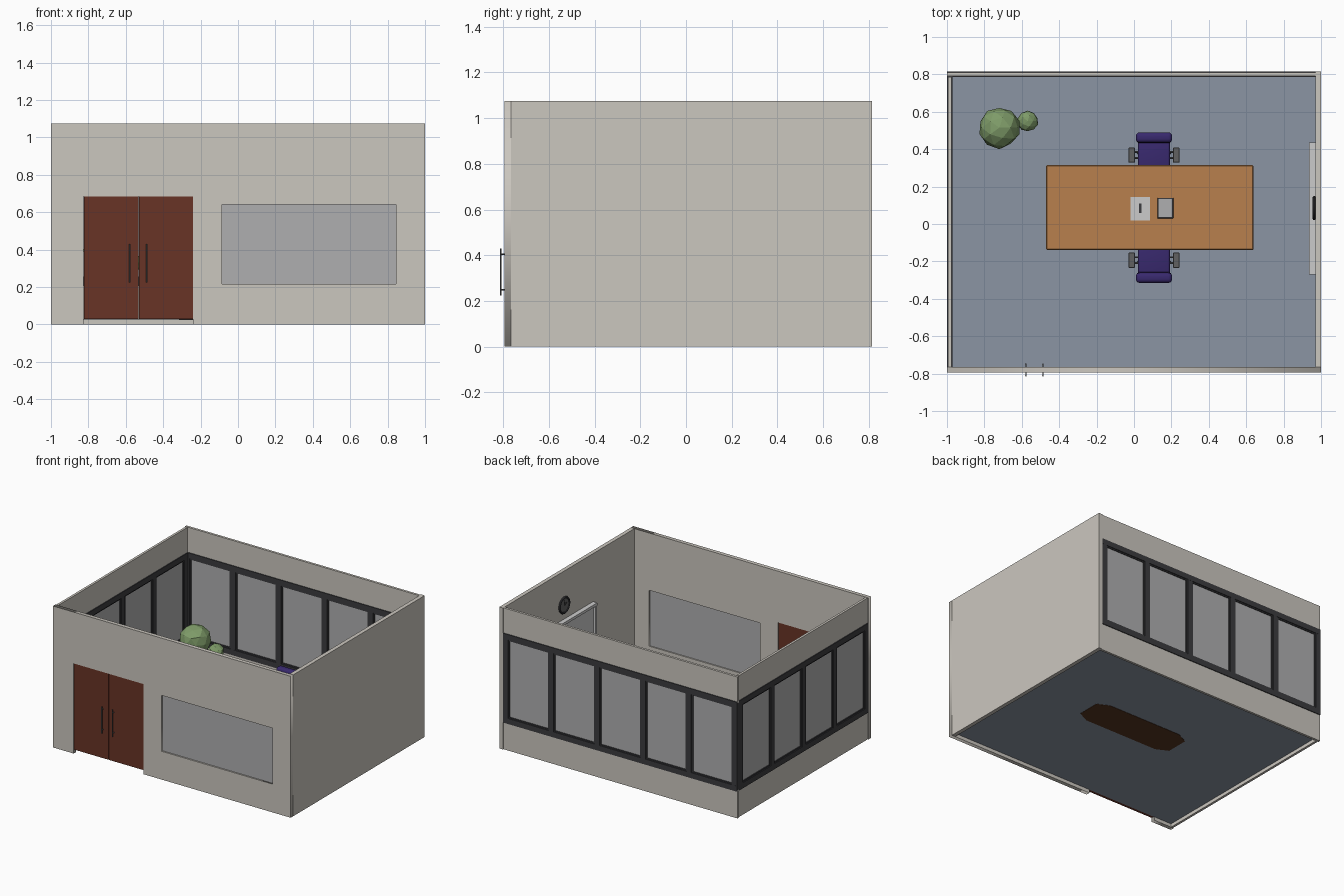
import bpy, bmesh, math, random
from mathutils import Vector

if "Cube" in bpy.data.objects:
    bpy.data.objects.remove(bpy.data.objects["Cube"])

random.seed(4)


def material(name, *rgb):
    m = bpy.data.materials.new(name)
    m.diffuse_color = (*rgb, 1)
    m.use_nodes = True
    m.node_tree.nodes["Principled BSDF"].inputs["Base Color"].default_value = m.diffuse_color
    return m


WALL = material("plaster", .60, .57, .52)
FLOOR = material("carpet", .26, .30, .37)
DARK = material("dark_metal", .045, .045, .05)
GLASS = material("glass", .43, .43, .435)
WOOD = material("table_wood", .48, .215, .076)
BASE = material("dark_wood", .09, .035, .015)
DOOR = material("door_red", .14, .034, .019)
CHAIR = material("upholstery", .04, .022, .155)
GREY = material("mid_grey", .12, .12, .12)
LIGHT = material("light_grey", .6, .6, .6)
LEAF = material("foliage", .21, .33, .14)
POT = material("pot_clay", .25, .09, .05)


def finish(bm, name, mat):
    me = bpy.data.meshes.new(name)
    bmesh.ops.recalc_face_normals(bm, faces=bm.faces)
    bm.to_mesh(me)
    bm.free()
    ob = bpy.data.objects.new(name, me)
    bpy.context.collection.objects.link(ob)
    me.materials.append(mat)
    return ob


def box(name, x, y, z, mat, bevel=0, segs=1):
    """Box from (min, max) ranges."""
    bm = bmesh.new()
    bmesh.ops.create_cube(bm, size=1)
    for v in bm.verts:
        v.co = [(r[0] + r[1]) / 2 + c * abs(r[1] - r[0]) for c, r in zip(v.co, (x, y, z))]
    if bevel:
        bmesh.ops.bevel(bm, geom=bm.edges[:], offset=bevel, segments=segs,
                        profile=.5, affect='EDGES')
    ob = finish(bm, name, mat)
    if segs > 1:
        smooth(ob)
    return ob


def smooth(ob):
    bpy.ops.object.select_all(action='DESELECT')
    ob.select_set(True)
    bpy.context.view_layer.objects.active = ob
    bpy.ops.object.shade_smooth_by_angle(angle=math.radians(35))


def rod(name, a, b, r, mat, r2=None, n=16):
    """Cylinder or cone between two points."""
    a, b = Vector(a), Vector(b)
    bm = bmesh.new()
    bmesh.ops.create_cone(bm, cap_ends=True, segments=n, radius1=r,
                          radius2=r if r2 is None else r2, depth=(b - a).length)
    q = Vector((0, 0, 1)).rotation_difference(b - a)
    for v in bm.verts:
        v.co = q @ v.co + (a + b) / 2
    ob = finish(bm, name, mat)
    smooth(ob)
    return ob


def prism(name, loops, depth, mat):
    """Flat outline with holes, extruded along its normal."""
    cu = bpy.data.curves.new(name, 'CURVE')
    cu.dimensions, cu.fill_mode, cu.extrude = '2D', 'BOTH', depth / 2
    for pts in loops:
        sp = cu.splines.new('POLY')
        sp.points.add(len(pts) - 1)
        for p, c in zip(sp.points, pts):
            p.co = (*c, 0, 1)
        sp.use_cyclic_u = True
    ob = bpy.data.objects.new(name, cu)
    bpy.context.collection.objects.link(ob)
    cu.materials.append(mat)
    bpy.ops.object.select_all(action='DESELECT')
    ob.select_set(True)
    bpy.context.view_layer.objects.active = ob
    bpy.ops.object.convert(target='MESH')
    return bpy.context.object


# Floor and solid walls
H = 1.075
box("floor", (-.985, .972), (-.767, .803), (.026, .03), FLOOR)
box("right_wall", (.97, 1), (-.765, .815), (0, H), WALL)
front = prism("front_wall", [
    [(-1, 0), (-.825, 0), (-.825, .685), (-.24, .685), (-.24, 0), (1, 0), (1, H), (-1, H)],
    [(-.085, .215), (.845, .215), (.845, .64), (-.085, .64)]], .03, WALL)
front.rotation_euler = (math.pi / 2, 0, 0)
front.location = (0, -.78, 0)
box("front_window_glass", (-.085, .845), (-.784, -.774), (.215, .64), GLASS)

# Double door with bar handles on both sides
for tag, x0, x1, hx in (("left", -.824, -.533, -.578), ("right", -.529, -.241, -.487)):
    box(tag + "_door", (x0, x1), (-.793, -.767), (.03, .684), DOOR)
    for side, y, yw in (("outer", -.811, -.79), ("inner", -.749, -.77)):
        rod(f"{tag}_{side}_handle", (hx, y, .225), (hx, y, .43), .004, GREY, n=12)
        for z in (.25, .405):
            rod(f"{tag}_{side}_handle_mount", (hx, y, z), (hx, yw, z), .003, GREY, n=8)

# Window walls: thin plaster bands with a thicker dark frame between
ZB, ZT, W = .205, .885, .042


def window_wall(name, lo, hi, panes, across):
    def part(n, u, d, z, mat):
        mid = -.985 if across == 'x' else .80
        r = (mid - d, mid + d)
        box(name + n, *((r, u) if across == 'x' else (u, r)), z, mat)
    part("_lower_band", (lo, hi), .009, (0, ZB + .01), WALL)
    part("_upper_band", (lo, hi), .009, (ZT - .01, H), WALL)
    part("_frame_bottom", (lo, hi), .015, (ZB, ZB + W), DARK)
    part("_frame_top", (lo, hi), .015, (ZT - W, ZT), DARK)
    step = (hi - lo - W) / panes
    for i in range(panes + 1):
        u = lo + i * step
        part("_mullion", (u, u + W), .0148, (ZB + W, ZT - W), DARK)
        if i < panes:
            a, b, c, d, t = u + W, u + step, ZB + W, ZT - W, .009
            part("_glass", (a, b), .003, (c, d), GLASS)
            for uu, zz in (((a, a + t), (c, d)), ((b - t, b), (c, d)),
                           ((a + t, b - t), (c, c + t)), ((a + t, b - t), (d - t, d))):
                part("_glazing_bead", uu, .009, zz, DARK)


window_wall("back_window", -1, .97, 5, 'y')
window_wall("left_window", -.765, .785, 4, 'x')

# Whiteboard on the right wall
box("whiteboard_panel", (.955, .971), (-.265, .43), (.305, .705), LIGHT)
for z in (.30, .69):
    box("whiteboard_rail", (.935, .97), (-.27, .435), (z, z + .02), LIGHT)
for y in (-.27, .42):
    box("whiteboard_stile", (.938, .97), (y, y + .015), (.32, .69), LIGHT)

# Wall clock
rod("clock_body", (.971, .085, .82), (.961, .085, .82), .06, GREY, n=32)
bpy.ops.mesh.primitive_torus_add(location=(.963, .085, .82), rotation=(0, math.pi / 2, 0),
                                 major_radius=.057, minor_radius=.008,
                                 major_segments=32, minor_segments=8)
rim = bpy.context.object
rim.name = "clock_rim"
rim.data.materials.append(DARK)
smooth(rim)
rod("clock_hour_hand", (.959, .085, .82), (.959, .062, .835), .002, DARK, n=6)
rod("clock_minute_hand", (.959, .085, .82), (.959, .09, .86), .002, DARK, n=6)

# Table with chamfered plinth
CX, CY, TOP = .085, .0875, .265
box("table_top", (-.47, .64), (-.14, .315), (TOP - .025, TOP), WOOD, .006)
a, b, ca, cb = .40, .13, .09, .045
octagon = [(a, b - cb), (a - ca, b), (ca - a, b), (-a, b - cb),
           (-a, cb - b), (ca - a, -b), (a - ca, -b), (a, cb - b)]
plinth = prism("table_base", [octagon], TOP - .049, BASE)
plinth.location = (CX, CY, (TOP + .023) / 2 - .012)

# Items on the table
box("paper_stack", (-.02, .085), (.02, .145), (TOP, TOP + .006), LIGHT)
box("pen", (.026, .04), (.06, .11), (TOP + .006, TOP + .011), DARK)
box("tablet_case", (.125, .21), (.03, .14), (TOP, TOP + .006), DARK, .002)
box("tablet_screen", (.132, .203), (.037, .133), (TOP + .004, TOP + .007), GLASS)


# Swivel chairs facing each other across the table
def chair(name, s):
    x = .107

    def Y(*d):
        return tuple(sorted(CY + s * v for v in d))
    yc = CY + s * .265
    box(name + "_seat", (x - .085, x + .085), Y(.17, .36), (.155, .19), CHAIR, .012, 3)
    box(name + "_back", (x - .088, x + .088), Y(.35, .385), (.19, .40), CHAIR, .014, 3)
    box(name + "_back_top_roll", (x - .097, x + .097), Y(.348, .402), (.36, .412), CHAIR, .02, 4)
    box(name + "_lumbar_roll", (x - .095, x + .095), Y(.345, .398), (.175, .22), CHAIR, .018, 4)
    for side in (-1, 1):
        ax = x + side * .119
        box(name + "_armrest", (ax - .017, ax + .017), Y(.24, .322), (.232, .245), GREY, .003)
        for d in (.265, .297):
            y = CY + s * d
            rod(name + "_arm_post", (ax, y, .235), (ax, y, .168), .005, GREY, n=8)
            rod(name + "_arm_bracket", (ax, y, .168), (x + side * .07, y, .168), .005, GREY, n=8)
    rod(name + "_column", (x, yc, .06), (x, yc, .16), .012, GREY)
    for i in range(5):
        t = math.tau * i / 5 + s * math.pi / 2
        c, n = math.cos(t), math.sin(t)
        ex, ey = x + .08 * c, yc + .08 * n
        rod(name + "_foot", (x, yc, .068), (ex, ey, .056), .01, GREY, .006, 8)
        rod(name + "_caster", (ex - .007 * n, ey + .007 * c, .043),
            (ex + .007 * n, ey - .007 * c, .043), .013, DARK, n=12)


chair("back_chair", 1)
chair("front_chair", -1)

# Potted tree with faceted foliage
rod("plant_pot", (-.69, .53, .03), (-.69, .53, .15), .055, POT, .075, 12)
rod("plant_trunk", (-.69, .53, .14), (-.715, .52, .36), .014, BASE, .009, 8)
rod("plant_branch", (-.697, .527, .20), (-.57, .55, .32), .008, BASE, .005, 8)
for name, c, r in (("large_foliage", (-.72, .515, .395), .112),
                   ("small_foliage", (-.568, .55, .33), .057)):
    bm = bmesh.new()
    bmesh.ops.create_icosphere(bm, subdivisions=2, radius=r)
    for v in bm.verts:
        v.co = v.co * random.uniform(.93, 1.04) + Vector(c)
    finish(bm, name, LEAF)
